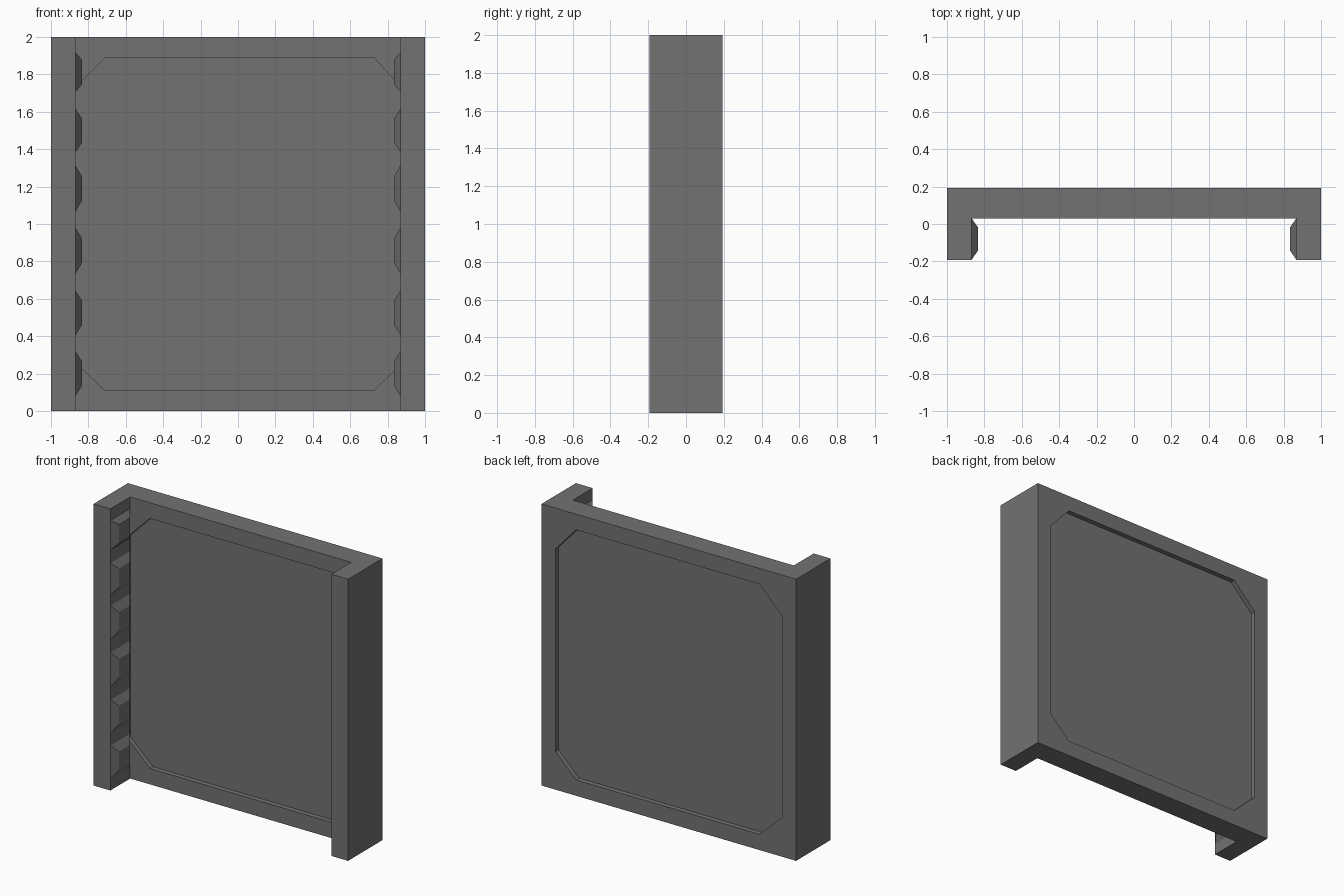
import bpy, bmesh

if "Cube" in bpy.data.objects:
    bpy.data.objects.remove(bpy.data.objects["Cube"])

# Dark grey used by every visible part
grey = bpy.data.materials.new("dark_grey")
grey.diffuse_color = (0.17, 0.17, 0.17, 1)
grey.use_nodes = True
grey.node_tree.nodes["Principled BSDF"].inputs["Base Color"].default_value = grey.diffuse_color


def new_object(name, bm):
    bmesh.ops.recalc_face_normals(bm, faces=bm.faces)
    mesh = bpy.data.meshes.new(name)
    bm.to_mesh(mesh)
    bm.free()
    mesh.materials.append(grey)
    obj = bpy.data.objects.new(name, mesh)
    bpy.context.collection.objects.link(obj)
    return obj


def loft(bm, start, end):
    """Solid between two matching outlines."""
    a = [bm.verts.new(p) for p in start]
    b = [bm.verts.new(p) for p in end]
    bm.faces.new(a)
    bm.faces.new(b[::-1])
    for i in range(len(a)):
        j = (i + 1) % len(a)
        bm.faces.new((a[i], b[i], b[j], a[j]))


BACK, FRONT, WEB, LIP = 0.193, -0.193, 0.03, 0.868
RECESS = 0.035

# Channel-shaped body: back wall with two side flanges
profile = [(-1, BACK), (-1, FRONT), (-LIP, FRONT), (-LIP, WEB),
           (LIP, WEB), (LIP, FRONT), (1, FRONT), (1, BACK)]
bm = bmesh.new()
loft(bm, [(x, y, 0) for x, y in profile], [(x, y, 2) for x, y in profile])
body = new_object("wall_body", bm)

# Shallow octagonal recess on both faces of the wall
octagon = [(-0.89, 0.28), (-0.713, 0.112), (0.728, 0.112), (0.89, 0.27),
           (0.89, 1.71), (0.728, 1.888), (-0.713, 1.888), (-0.89, 1.71)]
for name, y0, y1 in (("front_recess_cutter", WEB - 0.001, WEB + RECESS),
                     ("back_recess_cutter", BACK - RECESS, BACK + 0.1)):
    bm = bmesh.new()
    loft(bm, [(x, y0, z) for x, z in octagon], [(x, y1, z) for x, z in octagon])
    cutter = new_object(name, bm)
    cutter.hide_render = True
    cutter.display_type = 'WIRE'
    cut = body.modifiers.new(name, 'BOOLEAN')
    cut.operation = 'DIFFERENCE'
    cut.solver = 'EXACT'
    cut.object = cutter


# Row of bevelled studs inside each flange
def rectangle(x, y0, y1, z, half):
    return [(x, y0, z - half), (x, y1, z - half), (x, y1, z + half), (x, y0, z + half)]


bm = bmesh.new()
for z, half in ((0.20, 0.118), (0.525, 0.118), (0.857, 0.122),
                (1.19, 0.122), (1.50, 0.115), (1.812, 0.105)):
    loft(bm, rectangle(-LIP, FRONT + 0.002, WEB, z, half),
         rectangle(-0.835, -0.143, -0.017, z, 0.066))
studs = new_object("flange_studs", bm)
studs.modifiers.new("mirror", 'MIRROR').use_axis = (True, False, False)
